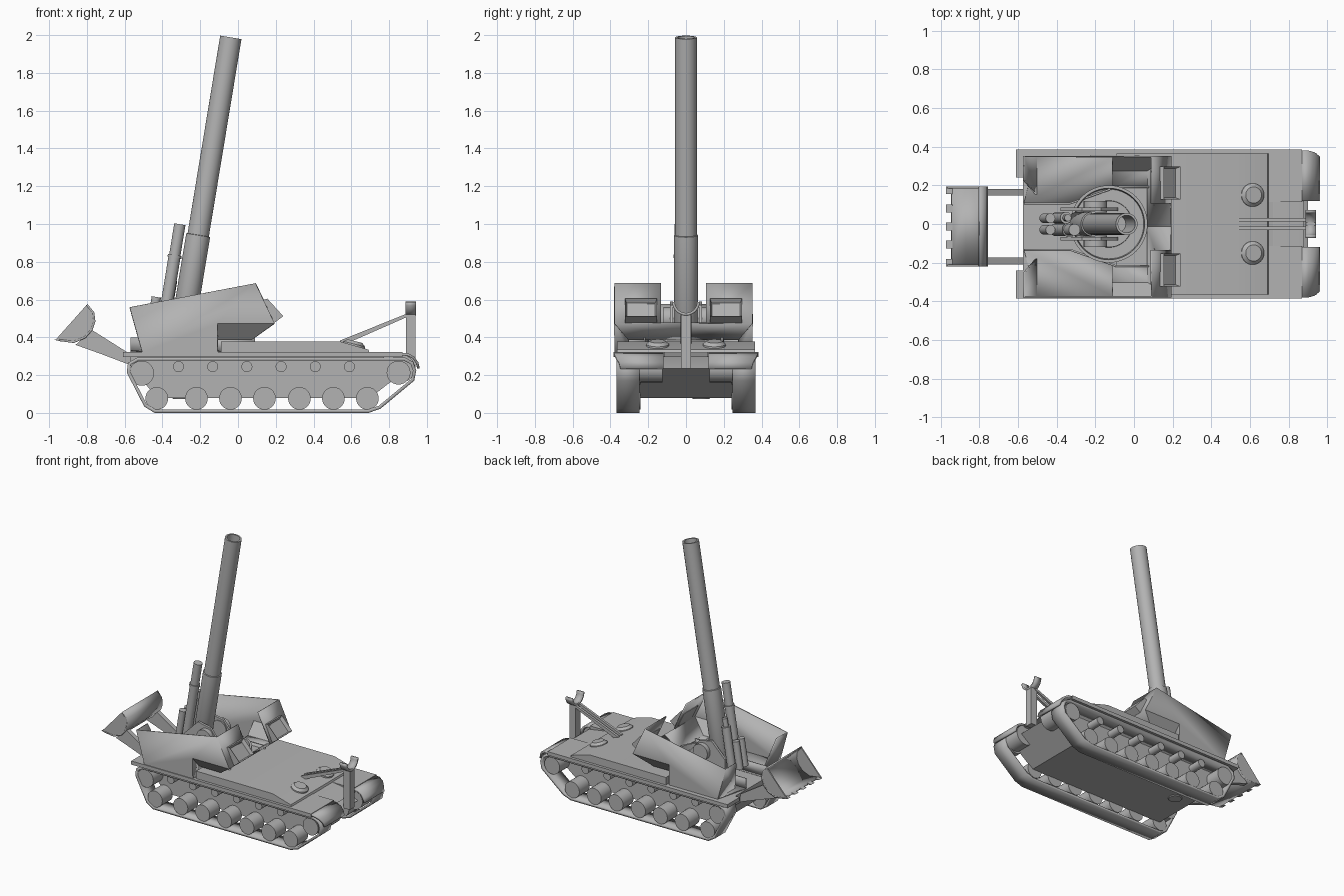
import bpy, bmesh, math
from mathutils import Vector

cube = bpy.data.objects.get("Cube")
if cube:
    bpy.data.objects.remove(cube, do_unlink=True)

grey = bpy.data.materials.new("plain_grey")
grey.use_nodes = True
grey.diffuse_color = (0.45, 0.45, 0.45, 1)
grey.node_tree.nodes["Principled BSDF"].inputs["Base Color"].default_value = (0.45, 0.45, 0.45, 1)


def finish(name, bm, solid=0, normals=True):
    if normals:
        bmesh.ops.recalc_face_normals(bm, faces=bm.faces)
    mesh = bpy.data.meshes.new(name)
    bm.to_mesh(mesh)
    bm.free()
    mesh.materials.append(grey)
    mesh.shade_smooth()
    mesh.set_sharp_from_angle(angle=math.radians(30))
    ob = bpy.data.objects.new(name, mesh)
    bpy.context.collection.objects.link(ob)
    if solid:
        mod = ob.modifiers.new("thickness", "SOLIDIFY")
        mod.thickness = solid
        mod.offset = 0
    return ob


def prism(name, pts, y0, y1, inset=None):
    """Extrude an x-z outline from y0 to y1; optionally recess one side face."""
    bm = bmesh.new()
    a = [bm.verts.new((x, y0, z)) for x, z in pts]
    b = [bm.verts.new((x, y1, z)) for x, z in pts]
    bm.faces.new(a)
    bm.faces.new(b[::-1])
    n = len(pts)
    sides = [bm.faces.new((a[i], b[i], b[(i + 1) % n], a[(i + 1) % n])) for i in range(n)]
    bmesh.ops.recalc_face_normals(bm, faces=bm.faces)
    if inset is not None:
        bmesh.ops.inset_region(bm, faces=[sides[inset]], thickness=0.014, depth=-0.025)
    return finish(name, bm)


def strip(name, pts, y0, y1, thick, closed=False):
    """Thin bent sheet following an x-z path."""
    bm = bmesh.new()
    rows = [(bm.verts.new((x, y0, z)), bm.verts.new((x, y1, z))) for x, z in pts]
    pairs = list(zip(rows, rows[1:])) + ([(rows[-1], rows[0])] if closed else [])
    for p, q in pairs:
        bm.faces.new((p[0], p[1], q[1], q[0]))
    return finish(name, bm, thick)


def plates(name, faces, thick=0.01):
    """Joined flat sheets given as corner lists."""
    bm = bmesh.new()
    for f in faces:
        bm.faces.new([bm.verts.new(p) for p in f])
    bmesh.ops.remove_doubles(bm, verts=bm.verts, dist=0.001)
    return finish(name, bm, thick)


def lathe(name, start, axis, profile, seg=32):
    """Revolve (distance, radius) steps around an axis."""
    bm = bmesh.new()
    rot = Vector((0, 0, 1)).rotation_difference(Vector(axis))
    rings = []
    for d, r in profile:
        ring = []
        for i in range(seg):
            t = 2 * math.pi * i / seg
            ring.append(bm.verts.new(Vector(start) + rot @ Vector((r * math.cos(t), r * math.sin(t), d))))
        rings.append(ring)
    for p, q in zip(rings, rings[1:]):
        for i in range(seg):
            j = (i + 1) % seg
            bm.faces.new((p[i], p[j], q[j], q[i]))
    bm.faces.new(rings[0][::-1])
    bm.faces.new(rings[-1])
    return finish(name, bm)


def drum(name, x, z, r, y0, y1, seg=28):
    return lathe(name, (x, y0, z), (0, 1, 0), [(0, r), (y1 - y0, r)], seg)


# Hull and decks
prism("hull", [(-.57, .25), (-.43, .08), (.7, .08), (.9, .235), (.72, .32), (-.57, .32)], -.245, .245)
prism("main_deck", [(-.575, .295), (.88, .295), (.72, .32), (-.575, .32)], -.12, .12)
prism("raised_deck", [(-.09, .31), (.7, .31), (.69, .335), (.54, .378), (-.09, .378)], -.365, .365)
lathe("belly_hatch", (-.3, .08, .074), (0, 0, 1), [(0, .045), (.01, .05)])

for s, side in ((-1, "right"), (1, "left")):
    def span(a, b):
        return sorted((s * a, s * b))

    # Fenders
    prism(side + "_fender", [(-.575, .295), (.87, .295), (.87, .322), (-.575, .322)], *span(.115, .385))
    prism(side + "_rear_mudguard", [(-.61, .295), (-.57, .295), (-.57, .322), (-.61, .322)], *span(.24, .385))
    lip = strip(side + "_front_mudguard",
                [(.86, .312), (.9, .308), (.93, .292), (.948, .265), (.956, .235)], *span(.12, .38), .014)
    for v in lip.data.vertices:
        if abs(v.co.y) > .3 and v.co.x > .92:
            v.co.y -= s * (v.co.x - .92) * .9
    drum(side + "_final_drive", .865, .235, .073, *span(.125, .246))

    # Track band and wheels
    strip(side + "_track",
          [(-.44, .009), (.69, .009), (.75, .03), (.925, .175), (.935, .225), (.92, .265), (.88, .285),
           (-.53, .285), (-.575, .26), (-.58, .215), (-.49, .04)], *span(.245, .368), .018, True)
    for i, x in enumerate((-.43, -.22, -.04, .14, .325, .505, .685)):
        drum(f"{side}_road_wheel_{i + 1}", x, .077, .06, *span(.24, .362))
    drum(side + "_rear_sprocket", -.51, .21, .066, *span(.24, .362))
    drum(side + "_front_idler", .85, .213, .063, *span(.24, .362))
    for i in range(6):
        drum(f"{side}_return_roller_{i + 1}", -.315 + .181 * i, .245, .029, *span(.24, .345), 20)

    # Driver hatches on the sloped deck
    lathe(side + "_deck_hatch", (.61, s * .15, .345), (.25, 0, 1),
          [(0, .062), (.02, .06), (.032, .045), (.036, .042)])

    # Open gun shield
    c, o, n = -.0135, s * .3625, s * .12

    def at(x, y, z):
        return (x, y + c, z)

    rear_top, peak, brow = at(-.57, o, .56), at(.09, o, .685), at(.19, o, .475)
    step, heel, foot = at(-.11, o, .475), at(-.11, o, .325), at(-.505, o, .325)
    chin, chin_rear = at(.07, s * .29, .39), at(-.11, s * .29, .39)
    plates(side + "_gun_shield", [
        [rear_top, peak, brow, step, heel, foot],
        [peak, at(.09, n, .685), at(.19, n, .475), brow],
        [brow, at(.19, 0, .475), at(.07, 0, .39), chin],
        [brow, chin, chin_rear, step],
        [step, chin_rear, at(-.11, s * .29, .325), heel],
        [rear_top, at(-.57, s * .24, .56), at(-.505, s * .165, .325), foot],
        [foot, at(-.57, n, .325), at(-.33, n, .325), at(-.1, s * .205, .325), heel],
        [chin, chin_rear, at(-.11, s * .205, .39), at(.07, s * .205, .39)]])
    rail = [(-.57, n), (-.33, n), (-.09, s * .205), (.09, s * .205)]
    plates(side + "_inner_rail", [
        [at(*p, .325), at(*q, .325), at(*q, .4), at(*p, .4)] for p, q in zip(rail, rail[1:])])
    y0, y1 = span(.14, .31)
    prism(side + "_sight_hood", [(.125, .595), (.155, .605), (.24, .512), (.19, .475), (.17, .5)],
          y0 + c, y1 + c, inset=1)

    # Spade arms
    y0, y1 = span(.16, .195)
    prism(side + "_spade_arm", [(-.775, .44), (-.545, .295), (-.575, .255), (-.72, .31), (-.86, .36)],
          y0 + c, y1 + c)

    # Gun cradle cheeks and trunnions
    prism(side + "_cradle_cheek", [(-.38, .36), (-.08, .36), (-.09, .47), (-.17, .57), (-.27, .59), (-.38, .48)],
          *span(.068, .086))
    drum(side + "_trunnion", -.2, .5, .06, *span(.06, .12))

# Turret ring
lathe("turret_ring", (-.13, 0, .315), (0, 0, 1), [(0, .2), (.105, .2), (.105, .185), (.06, .18)], 48)
lathe("turntable", (-.13, 0, .32), (0, 0, 1), [(0, .125), (.08, .12)], 40)

# Barrel with bored muzzle, sleeve and breech
axis = Vector((.165, 0, 1)).normalized()
tip = Vector((-.038, 0, 1.988))


def along(d, back=0, y=0):
    return tip - axis * d + Vector((-axis.z, 0, axis.x)) * back + Vector((0, y, 0))


lathe("barrel", along(1.2), axis, [(0, .057), (1.2, .057), (1.2, .045), (.9, .045)], 40)
lathe("barrel_sleeve", along(1.56), axis, [(0, .05), (.03, .064), (.498, .064), (.5, .058)], 40)
lathe("breech", along(1.64), axis, [(0, .05), (.1, .056)], 24)

# Recoil cylinders beside the sleeve
lathe("recuperator", along(1.62, .105, -.03), axis,
      [(0, .032), (.42, .032), (.42, .037), (.435, .037), (.435, .03), (.6, .03)], 24)
lathe("recoil_buffer", along(1.62, .1, .032), axis, [(0, .03), (.3, .03), (.3, .018), (.36, .018)], 24)
lathe("elevating_cylinder", along(1.62, .165, .03), axis, [(0, .025), (.2, .025)], 20)
lathe("elevating_cylinder_2", along(1.62, .165, -.03), axis, [(0, .025), (.2, .025)], 20)

# Rear spade: curved scoop, end cheeks and teeth
scoop = [(-.945, .385), (-.87, .375), (-.81, .4), (-.775, .44), (-.76, .485), (-.765, .53), (-.8, .573)]
strip("spade_scoop", scoop, -.22, .193, .01)
for name, y in (("right", -.22), ("left", .183)):
    prism("spade_cheek_" + name, [(-.965, .388)] + scoop[1:], y, y + .01)
for i in range(5):
    y = -.22 + i * .0935
    prism(f"spade_tooth_{i + 1}", [(-.972, .387), (-.94, .379), (-.94, .391)], y, y + .04)

# Travel lock: post, brace and upturned cradle
prism("travel_lock_post", [(.89, .235), (.94, .235), (.94, .53), (.89, .53)], -.027, .027)
for y in (-.03, .012):
    prism("travel_lock_brace", [(.54, .365), (.57, .365), (.905, .512), (.905, .53), (.54, .383)], y, y + .018)
arc = [(.066 * math.cos(t), .588 + .066 * math.sin(t))
       for t in (math.pi * (1 + i / 12) for i in range(13))]
plates("travel_lock_cradle", [
    [(.888, *p), (.942, *p), (.942, *q), (.888, *q)] for p, q in zip(arc, arc[1:])], .014)
